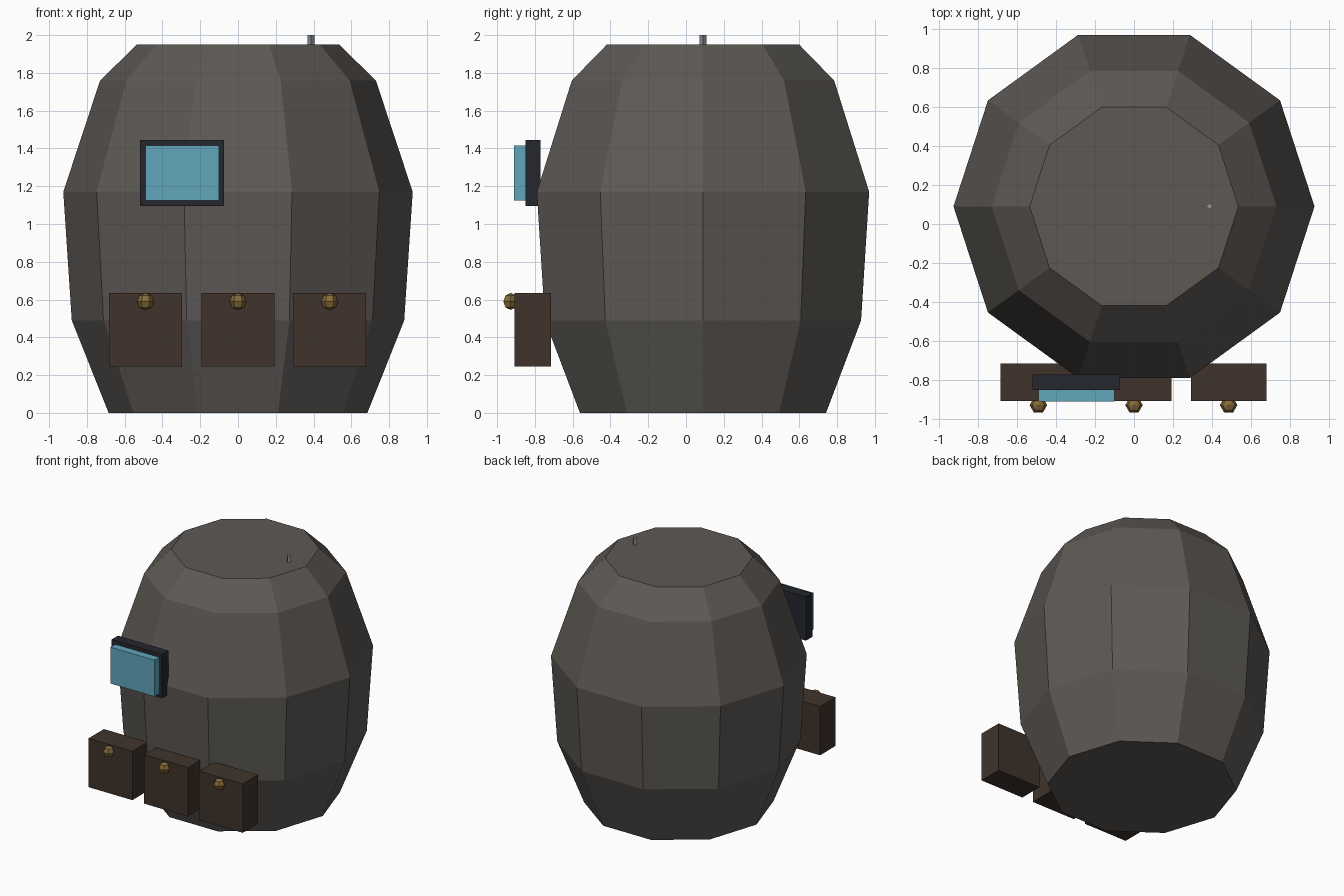
import bpy, bmesh
from math import sin, cos, pi, radians

if "Cube" in bpy.data.objects:
    bpy.data.objects.remove(bpy.data.objects["Cube"])


def material(name, rgb):
    m = bpy.data.materials.new(name)
    m.diffuse_color = (*rgb, 1)
    m.use_nodes = True
    m.node_tree.nodes["Principled BSDF"].inputs["Base Color"].default_value = m.diffuse_color
    return m


def finish(name, bm, mat):
    bmesh.ops.recalc_face_normals(bm, faces=bm.faces)
    me = bpy.data.meshes.new(name)
    bm.to_mesh(me)
    bm.free()
    me.materials.append(mat)
    ob = bpy.data.objects.new(name, me)
    bpy.context.collection.objects.link(ob)
    return ob


def lathe(name, profile, sides, loc, mat):
    """Turned solid: profile is (radius, height) pairs, flat capped ends."""
    bm = bmesh.new()
    rings = []
    for r, z in profile:
        if r == 0:
            rings.append([bm.verts.new((loc[0], loc[1], loc[2] + z))] * sides)
        else:
            rings.append([bm.verts.new((loc[0] + r * cos(2 * pi * i / sides),
                                        loc[1] + r * sin(2 * pi * i / sides),
                                        loc[2] + z)) for i in range(sides)])
    for a, b in zip(rings, rings[1:]):
        for i in range(sides):
            j = (i + 1) % sides
            bm.faces.new(dict.fromkeys((a[i], a[j], b[j], b[i])))
    for ring, (r, _) in ((rings[0], profile[0]), (rings[-1], profile[-1])):
        if r > 0:
            bm.faces.new(ring)
    return finish(name, bm, mat)


def box(name, x, y, z, mat):
    bm = bmesh.new()
    bmesh.ops.create_cube(bm, size=1)
    for v in bm.verts:
        v.co = [(lo + hi) / 2 + c * (hi - lo) for c, (lo, hi) in zip(v.co, (x, y, z))]
    return finish(name, bm, mat)


stone = material("dark_grey", (0.11, 0.10, 0.09))
frame = material("frame_black", (0.018, 0.02, 0.028))
glass = material("screen_blue", (0.12, 0.38, 0.50))
leather = material("leather_brown", (0.05, 0.034, 0.024))
brass = material("brass", (0.24, 0.15, 0.04))
metal = material("metal_grey", (0.27, 0.28, 0.30))

# Barrel body
lathe("body", [(0.685, 0), (0.88, 0.49), (0.925, 1.17), (0.73, 1.76), (0.535, 1.95)],
      10, (0, 0.09, 0), stone)

# Antenna stub on the lid
lathe("antenna", [(0.018, 1.9), (0.018, 2.0)], 4, (0.387, 0.09, 0), metal)

# Display on the front
box("screen_frame", (-0.52, -0.075), (-0.85, -0.77), (1.095, 1.445), frame)
box("screen", (-0.49, -0.10), (-0.91, -0.84), (1.125, 1.415), glass)

# Row of pouches with round clasps
ball = [(0.045 * sin(radians(a)), -0.045 * cos(radians(a))) for a in (45, 90, 135)]
ball = [(0, -0.045)] + ball + [(0, 0.045)]
for side, x in (("left", -0.49), ("middle", 0), ("right", 0.485)):
    box(f"pouch_{side}", (x - 0.193, x + 0.193), (-0.908, -0.715), (0.245, 0.635), leather)
    lathe(f"clasp_{side}", ball, 6, (x, -0.928, 0.59), brass)
